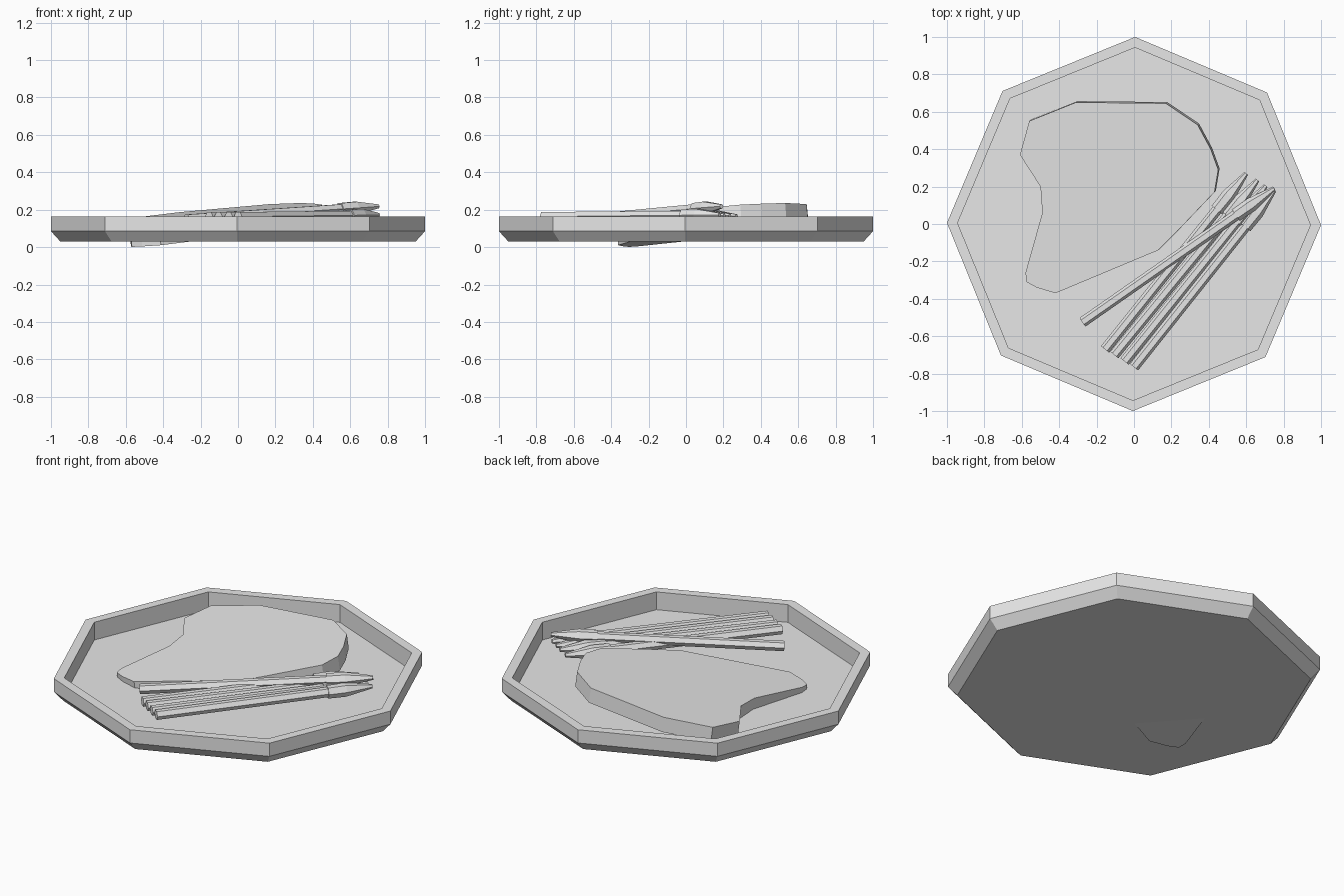
import bpy
import bmesh
from math import cos, sin, tau
from mathutils import Vector

cube = bpy.data.objects.get("Cube")
if cube:
    bpy.data.objects.remove(cube, do_unlink=True)

grey = bpy.data.materials.new("plain_grey")
grey.use_nodes = True
grey.diffuse_color = (0.8, 0.8, 0.8, 1)
grey.node_tree.nodes["Principled BSDF"].inputs["Base Color"].default_value = (0.8, 0.8, 0.8, 1)


def loft(name, rings):
    """Join rings of points into a closed, flat shaded solid."""
    bm = bmesh.new()
    loops = [[bm.verts.new(p) for p in ring] for ring in rings]
    n = len(loops[0])
    for a, b in zip(loops, loops[1:]):
        for i in range(n):
            j = (i + 1) % n
            bm.faces.new((a[i], a[j], b[j], b[i]))
    bm.faces.new(loops[0][::-1])
    bm.faces.new(loops[-1])
    bmesh.ops.recalc_face_normals(bm, faces=bm.faces)
    mesh = bpy.data.meshes.new(name)
    bm.to_mesh(mesh)
    bm.free()
    mesh.materials.append(grey)
    obj = bpy.data.objects.new(name, mesh)
    bpy.context.collection.objects.link(obj)
    return obj


def lathe(name, start, end, profile, sides, turn=0.0):
    """Revolve (distance, radius) pairs about the line from start to end."""
    start, end = Vector(start), Vector(end)
    axis = (end - start).normalized()
    side = axis.orthogonal().normalized()
    if abs(axis.z) > 0.9:
        side = Vector((1, 0, 0))
    else:
        side = axis.cross(Vector((0, 0, 1))).normalized()
    up = axis.cross(side)
    rings = []
    for d, r in profile:
        rings.append([start + axis * d + r * (side * cos(turn + tau * i / sides)
                      + up * sin(turn + tau * i / sides)) for i in range(sides)])
    return loft(name, rings)


# Octagonal tray: chamfered base, thin rim, recessed floor
lathe("tray", (0, 0, 0), (0, 0, 1),
      [(0.03, 0.95), (0.085, 1.0), (0.163, 1.0), (0.163, 0.943), (0.058, 0.943)],
      8, -0.006)

# Kidney shaped palette, tilted and dipping through the tray floor
outline = [(-0.31, 0.65), (0.17, 0.645), (0.34, 0.53), (0.41, 0.40),
           (0.45, 0.29), (0.43, 0.17), (0.23, -0.04), (0.13, -0.14),
           (-0.42, -0.37), (-0.52, -0.34), (-0.575, -0.31), (-0.58, -0.26),
           (-0.49, 0.06), (-0.50, 0.20), (-0.61, 0.37), (-0.56, 0.55)]
top = [Vector((x, y, 0.163 + 0.09 * x + 0.08 * y)) for x, y in outline]
drop = Vector((0.09, 0.08, -1)).normalized() * 0.086
loft("palette", [[p + drop for p in top], top])

# Brushes: slim handle, flared collar, blunt tapering bristles
brushes = {
    "top_brush": ((-0.275, -0.525, 0.15), (0.75, 0.19, 0.218)),
    "brush_1": ((-0.155, -0.67, 0.163), (0.60, 0.27, 0.165)),
    "brush_2": ((-0.105, -0.70, 0.163), (0.66, 0.235, 0.168)),
    "brush_3": ((-0.05, -0.735, 0.163), (0.705, 0.205, 0.168)),
    "brush_4": ((0.0, -0.765, 0.163), (0.75, 0.18, 0.172)),
}
for name, (start, end) in brushes.items():
    length = (Vector(end) - Vector(start)).length
    neck = length - 0.25
    lathe(name, start, end,
          [(0, 0.028), (neck, 0.028), (neck, 0.036), (neck + 0.02, 0.036),
           (neck + 0.1, 0.038), (length, 0.012)], 6)
